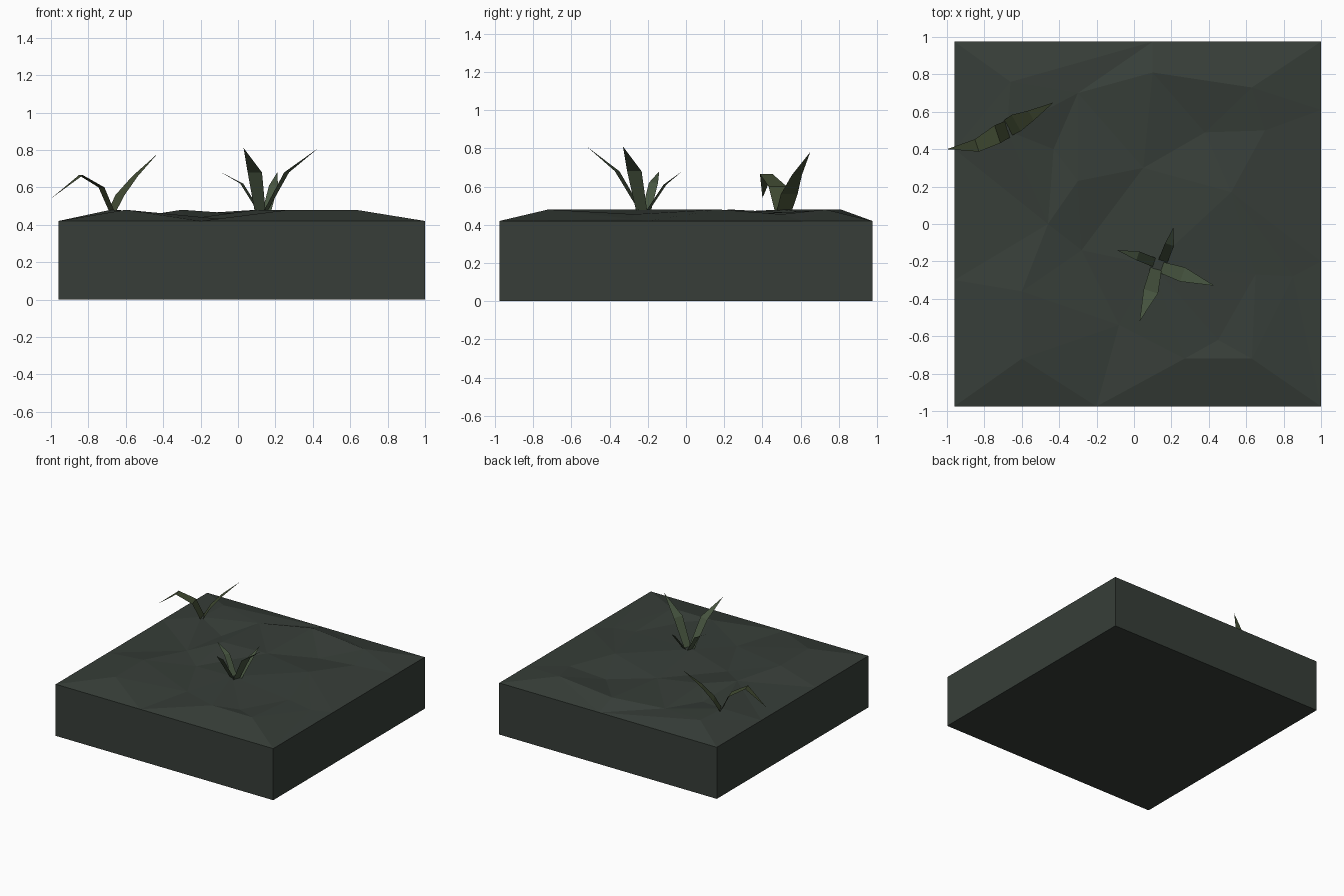
import bpy
import bmesh
from mathutils import Vector
from mathutils.geometry import delaunay_2d_cdt

cube = bpy.data.objects.get("Cube")
if cube:
    bpy.data.objects.remove(cube)


def make_material(name, color):
    mat = bpy.data.materials.new(name)
    mat.use_nodes = True
    mat.diffuse_color = (*color, 1)
    shader = next(n for n in mat.node_tree.nodes if n.type == 'BSDF_PRINCIPLED')
    shader.inputs["Base Color"].default_value = (*color, 1)
    shader.inputs["Roughness"].default_value = 0.9
    return mat


def finish_object(bm, name, material):
    mesh = bpy.data.meshes.new(name)
    bm.to_mesh(mesh)
    bm.free()
    mesh.materials.append(material)
    obj = bpy.data.objects.new(name, mesh)
    bpy.context.collection.objects.link(obj)
    return obj


soil = make_material("dark mossy soil", (0.038, 0.048, 0.040))
green = make_material("grass green", (0.064, 0.092, 0.052))
olive = make_material("olive grass", (0.056, 0.074, 0.034))

# Ground block: faceted top inside a level rim, with straight walls
LEFT, RIGHT, SIDE, RIM = -0.96, 1.0, 0.975, 0.42
rim = [(LEFT, -SIDE), (-.2, -SIDE), (RIGHT, -SIDE), (RIGHT, -.2), (RIGHT, .61),
       (RIGHT, SIDE), (.1, SIDE), (LEFT, SIDE), (LEFT, .4), (LEFT, -.3)]
levels = {
    0.48: [(-.6, -.72), (.63, -.72), (-.6, -.36), (.27, -.72), (.52, .17),
           (.1, .81), (.63, .73), (-.66, .76), (-.3, .23), (.1, -.22), (-.68, .5)],
    0.455: [(.45, -.62), (-.46, 0), (.7, .5), (-.3, .7), (.65, -.27), (.05, .3)],
    0.43: [(-.08, -.54), (-.28, -.14), (.38, .49), (.85, -.28), (-.43, .4)],
}
points = [Vector((x, y, RIM)) for x, y in rim]
for height, spots in levels.items():
    points += [Vector((x, y, height)) for x, y in spots]
triangles = delaunay_2d_cdt([p.xy for p in points], [], [], 0, 1e-5)

bm = bmesh.new()
# Each output vertex takes its height from the point it came from
verts = [bm.verts.new(points[source[0]]) for source in triangles[3]]
for face in triangles[2]:
    bm.faces.new([verts[i] for i in face])
border = [e for e in bm.edges if e.is_boundary]
walls = bmesh.ops.extrude_edge_only(bm, edges=border)["geom"]
for v in walls:
    if isinstance(v, bmesh.types.BMVert):
        v.co.z = 0
bottom = [e for e in walls if isinstance(e, bmesh.types.BMEdge) and e.is_boundary]
bmesh.ops.contextual_create(bm, geom=bottom)
bmesh.ops.recalc_face_normals(bm, faces=bm.faces)
finish_object(bm, "ground_block", soil)


# Grass blades: a flat ribbon across the path, narrowing to a point
def make_blade(name, path, widths, material):
    path = [Vector(p) for p in path]
    reach = path[-1] - path[0]
    across = Vector((-reach.y, reach.x, 0)).normalized()
    bm = bmesh.new()
    tip = bm.verts.new(path[-1])
    rows = [[bm.verts.new(p + across * w * s) for s in (-0.5, 0.5)]
            for p, w in zip(path, widths)]
    for (a, b), (c, d) in zip(rows, rows[1:]):
        bm.faces.new((a, b, d, c))
    bm.faces.new((*rows[-1], tip))
    if sum(f.normal.z for f in bm.faces if not f.normal_update()) < 0:
        bmesh.ops.reverse_faces(bm, faces=bm.faces)
    finish_object(bm, name, material)


# Four-bladed tuft near the middle
tuft = {
    "front": [(.12, -.23, .46), (.09, -.36, .68), (.03, -.52, .81)],
    "left": [(.14, -.23, .46), (.26, -.27, .68), (.43, -.33, .81)],
    "back": [(.15, -.21, .46), (.19, -.11, .61), (.21, -.02, .68)],
    "right": [(.12, -.21, .46), (.02, -.17, .62), (-.09, -.14, .68)],
}
for side, path in tuft.items():
    big = path[-1][2] > 0.7
    make_blade("tuft_blade_" + side, path, (.06, .08) if big else (.05, .05),
               green)

# Two-bladed sprout by the right edge
make_blade("sprout_blade_upright",
           [(-.68, .51, .46), (-.63, .54, .56), (-.55, .58, .66), (-.43, .65, .78)],
           (.09, .10, .06), olive)
make_blade("sprout_blade_drooping",
           [(-.67, .51, .46), (-.73, .48, .6), (-.84, .42, .665), (-1, .4, .54)],
           (.09, .10, .07), olive)
